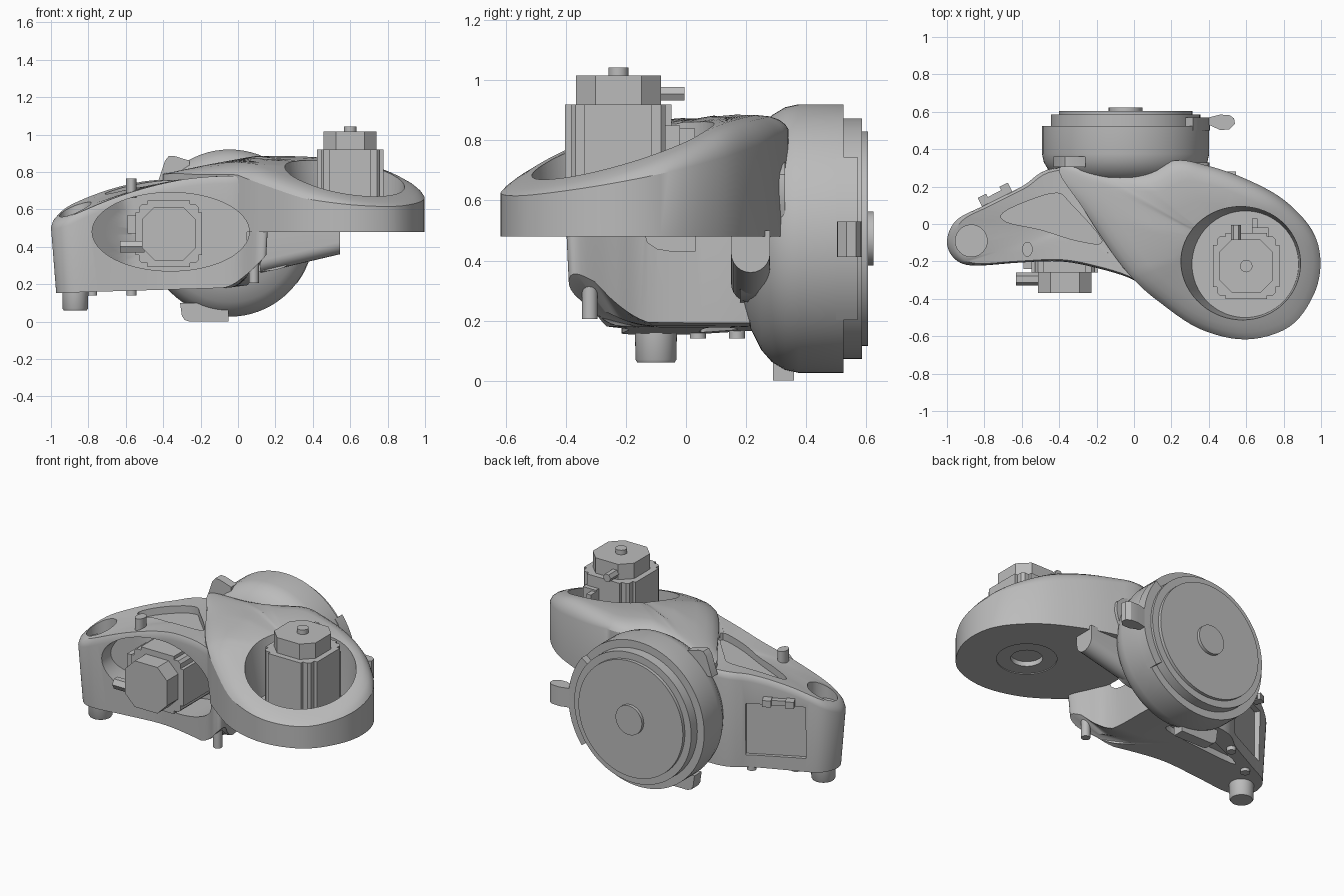
import bpy, bmesh, math
from mathutils import Vector

if "Cube" in bpy.data.objects:
    bpy.data.objects.remove(bpy.data.objects["Cube"], do_unlink=True)

GREY = (0.5, 0.5, 0.5, 1)
metal = bpy.data.materials.new("cast_grey")
metal.use_nodes = True
metal.diffuse_color = GREY
metal.node_tree.nodes["Principled BSDF"].inputs["Base Color"].default_value = GREY
parts = []


def loft(name, rings, part=True):
    """Skin equal-length rings and cap both ends."""
    bm = bmesh.new()
    rows = [[bm.verts.new(p) for p in ring] for ring in rings]
    n = len(rows[0])
    for a, b in zip(rows, rows[1:]):
        for i in range(n):
            j = (i + 1) % n
            bm.faces.new((a[i], a[j], b[j], b[i]))
    bm.faces.new(rows[0])
    bm.faces.new(rows[-1])
    bmesh.ops.recalc_face_normals(bm, faces=bm.faces)
    mesh = bpy.data.meshes.new(name)
    bm.to_mesh(mesh)
    bm.free()
    mesh.materials.append(metal)
    obj = bpy.data.objects.new(name, mesh)
    bpy.context.collection.objects.link(obj)
    if part:
        parts.append(obj)
    return obj


def place(u, v, t, axis):
    return {"x": (t, u, v), "y": (u, t, v), "z": (u, v, t)}[axis]


def prism(name, pts, t0, t1, axis="z", part=True):
    return loft(name, [[place(u, v, t, axis) for u, v in pts] for t in (t0, t1)], part)


def circle(cu, cv, ru, rv=None, n=48):
    rv = rv or ru
    return [(cu + ru * math.cos(math.tau * i / n), cv + rv * math.sin(math.tau * i / n)) for i in range(n)]


def rect(u0, u1, v0, v1):
    return [(u0, v0), (u1, v0), (u1, v1), (u0, v1)]


def revolve(name, cu, cv, profile, axis, n=72):
    return loft(name, [[place(u, v, t, axis) for u, v in circle(cu, cv, r, n=n)] for r, t in profile])


def smooth_loop(pts, steps=6):
    """Closed Catmull-Rom curve through the points."""
    out, n = [], len(pts)
    for i in range(n):
        a, b, c, d = (Vector(pts[(i + k) % n]) for k in (-1, 0, 1, 2))
        for s in range(steps):
            t = s / steps
            out.append(tuple(0.5 * (2 * b + (c - a) * t + (2 * a - 5 * b + 4 * c - d) * t ** 2
                                    + (3 * b - a - 3 * c + d) * t ** 3)))
    return out


def scaled(pts, centre, s):
    return [(centre[0] + (u - centre[0]) * s, centre[1] + (v - centre[1]) * s) for u, v in pts]


def clamp(v, low=0.0, high=1.0):
    return min(max(v, low), high)


def surface_ring(pts, height, offset=0.0):
    return [(x, y, height(x, y) + offset) for x, y in pts]


def cut(targets, cutter):
    for obj in targets:
        mod = obj.modifiers.new("cut", "BOOLEAN")
        mod.operation = "DIFFERENCE"
        mod.solver = "EXACT"
        mod.object = cutter
        bpy.context.view_layer.objects.active = obj
        bpy.ops.object.modifier_apply(modifier=mod.name)
    bpy.data.objects.remove(cutter, do_unlink=True)


# Heights of the shells
def bowl_edge(x, y):
    slope = 0.796 - 0.094 * x + 0.186 * y + 0.12 * max(0.35 - x, 0)
    return min(slope, 0.785 + 0.15 * max(y, 0) * clamp((x + 0.45) / 0.5))


def bowl_crown(x, y):
    z = 0.77 - 0.16 * (x - 0.585) + 0.29 * (y + 0.215)
    z = z if z < 0.83 else 0.83 + 0.065 * (1 - math.exp((0.83 - z) / 0.065))
    return z - 0.2 * max(0.1 - x, 0)


def arm_top(x, y):
    tilt = 0.25 * (y + 0.09) * clamp((-x - 0.3) / 0.6)
    return min(0.78 - 0.235 * x * x + tilt, bowl_edge(x, y) - 0.008)


def arm_bottom(x, y):
    rise = 0.19 * (max(x + 0.08, 0) / 0.25) ** 1.5
    return 0.155 + 0.03 * (x + 0.9) + rise * clamp((-y - 0.1) / 0.2, 0.15)


# Side arm, ending in a spur under the bowl
arm_outline = smooth_loop([
    (-1, -0.09), (-0.965, -0.18), (-0.87, -0.222), (-0.65, -0.21), (-0.4, -0.2), (-0.2, -0.235),
    (0, -0.3), (0.12, -0.4), (0.17, -0.38), (0.11, -0.24), (0.06, -0.1), (0.05, 0.2), (0, 0.28),
    (-0.42, 0.3), (-0.6, 0.2), (-0.8, 0.1), (-0.95, 0.02)])
c = (-0.3, 0)
arm = loft("side_arm", [surface_ring(scaled(arm_outline, c, s), arm_bottom) for s in (0.02, 0.4, 0.7, 0.96)]
           + [surface_ring(scaled(arm_outline, c, s), arm_top, o) for s, o in
              ((1, -0.04), (0.985, -0.015), (0.95, 0), (0.7, 0), (0.4, 0), (0.02, 0))])

# Bowl housing: side wall, then a rim blending into the sloping crown
bowl_outline = smooth_loop([
    (-0.4, 0.3), (-0.27, 0.08), (-0.12, -0.15), (0, -0.298), (0.13, -0.413), (0.35, -0.56), (0.6, -0.617),
    (0.83, -0.55), (0.96, -0.38), (0.997, -0.2), (0.95, -0.03), (0.8, 0.13), (0.6, 0.24), (0.4, 0.31),
    (0.22, 0.34), (0.05, 0.27), (-0.15, 0.27)])
c = (0.45, -0.1)
rings = [[(x, y, 0.48) for x, y in bowl_outline]]
for s, w in ((1, 0), (0.975, 0.35), (0.93, 0.65), (0.86, 0.88), (0.75, 1), (0.5, 1), (0.25, 1), (0.02, 1)):
    rings.append([(x, y, bowl_edge(x, y) * (1 - w) + bowl_crown(x, y) * w) for x, y in scaled(bowl_outline, c, s)])
bowl = loft("bowl_housing", rings)

# Oval motor opening, its left wall slanting back
oval = circle(-0.36, 0.48, 0.42, 0.21, 64)
cut([arm, bowl], loft("oval_cutter", [[(x, -0.8, z) for x, z in oval]]
    + [[(x, min(0.03, 0.86 * (x + 0.78) - 0.13), z) for x, z in scaled(oval, (-0.36, 0.48), s)]
       for s in (1, 0.85, 0.7, 0.5, 0.02)], False))

# Other openings
cut([bowl], loft("bowl_cutter", [[(x, y, z) for x, y in circle(u, -0.215, ru, rv, 64)] for u, ru, rv, z in
                                 ((0.595, 0.285, 0.285, 0.53), (0.575, 0.32, 0.308, 0.8), (0.56, 0.34, 0.31, 1))], False))
cut([bowl], prism("underside_ring_cutter", circle(0.6, -0.22, 0.17), 0.4, 0.485, "z", False))
cut([bowl], prism("underside_hole_cutter", circle(0.6, -0.22, 0.09), 0.4, 0.515, "z", False))
cut([arm], prism("arm_hole_cutter", circle(-0.87, -0.09, 0.085), 0.52, 1, "z", False))
slot = smooth_loop([(-0.7, 0.06), (-0.55, 0.13), (-0.41, 0.165), (-0.34, 0.11), (-0.17, -0.09),
                    (-0.3, -0.09), (-0.5, -0.03), (-0.68, 0.01)], 4)
cut([arm], loft("top_slot_cutter", [surface_ring(slot, arm_top, o) for o in (-0.045, 0.2)], False))
low_slot = smooth_loop([(-0.7, 0.05), (-0.55, 0.12), (-0.4, 0.17), (-0.2, 0.15), (-0.17, 0.08), (-0.45, 0.05)], 4)
cut([arm], loft("low_slot_cutter", [surface_ring(low_slot, arm_bottom, o) for o in (-0.1, 0.04)], False))
window = prism("window_cutter", rect(-0.17, 0.17, 0.24, 0.56), -0.035, 0.15, "y", False)
window.location = (-0.715, 0.146, 0)
window.rotation_euler.z = math.radians(27)
cut([arm], window)

# Clip above the rear window
for name, u0, u1, v0, v1, depth in (("clip_bar", -0.09, 0.09, 0.575, 0.605, 0.025),
                                    ("clip_lug", -0.09, -0.04, 0.57, 0.61, 0.045),
                                    ("clip_lug", 0.04, 0.09, 0.57, 0.61, 0.045)):
    clip = prism(name, rect(u0, u1, v0, v1), -0.04, depth, "y")
    clip.location = (-0.735, 0.14, 0)
    clip.rotation_euler.z = math.radians(27)

# Rear drum with domed front and stepped cover
revolve("rear_drum", -0.045, 0.473, [(0.02, 0.17), (0.2, 0.185), (0.3, 0.215), (0.37, 0.25), (0.41, 0.285),
                                     (0.437, 0.33), (0.447, 0.375), (0.447, 0.525)], "y")
revolve("drum_step", -0.045, 0.473, [(0.40, 0.5), (0.40, 0.585)], "y")
revolve("drum_cover", -0.045, 0.473, [(0.357, 0.55), (0.357, 0.605)], "y")
revolve("drum_boss", -0.045, 0.473, [(0.09, 0.58), (0.09, 0.624)], "y", 40)
arc = [math.radians(-37 + 74 * i / 16) for i in range(17)]
prism("drum_flange", [(-0.045 + 0.45 * math.cos(a), 0.473 + 0.45 * math.sin(a)) for a in arc]
      + [(-0.045 + 0.39 * math.cos(a), 0.473 + 0.39 * math.sin(a)) for a in reversed(arc)], 0.5, 0.57, "y")
prism("drum_latch", [(0.28, 0.515), (0.39, 0.515), (0.4, 0.53), (0.46, 0.503), (0.51, 0.505), (0.54, 0.535),
                     (0.535, 0.565), (0.51, 0.582), (0.46, 0.585), (0.4, 0.57), (0.28, 0.57)], 0.412, 0.53)
prism("drum_foot", [(-0.31, 0.1), (-0.3, 0.03), (-0.285, 0.008), (-0.26, 0), (-0.05, 0), (-0.05, 0.1)],
      0.29, 0.36, "y")
prism("drum_top_lug", [(-0.43, 0.74), (-0.39, 0.86), (-0.37, 0.885), (-0.34, 0.885), (-0.26, 0.86), (-0.26, 0.74)],
      0.305, 0.36, "y")

# Neck between bowl and drum, with side strut
prism("drum_neck", smooth_loop([(-0.2, 0.3), (0.15, 0.27), (0.3, 0.33), (0.36, 0.48), (0.36, 0.72), (-0.2, 0.72)], 5),
      0.18, 0.33, "y")


def strut_ring(x, z):
    r = 0.065
    return [(x, 0.215 - r, 0.5)] + [(x, 0.215 + r * math.cos(a), z + r + r * math.sin(a)) for a in
                                    [math.pi * (1 + i / 12) for i in range(13)]] + [(x, 0.215 + r, 0.5)]


loft("side_strut", [strut_ring(0.12, 0.26), strut_ring(0.545, 0.36)])


# Motors: corner-stepped body, chamfered cap
def four_corners(cu, cv, quarter):
    out = []
    for turn in range(4):
        for u, v in quarter:
            for _ in range(turn):
                u, v = -v, u
            out.append((cu + u, cv + v))
    return out


def motor(name, cu, cv, h, t, axis):
    body = [(h, 0.065 - h), (h, h - 0.065), (h - 0.02, h - 0.065), (h - 0.02, h - 0.035),
            (h - 0.035, h - 0.02), (h - 0.065, h - 0.02), (h - 0.065, h)]
    prism(name + "_body", four_corners(cu, cv, body), t[0], t[1], axis)
    k = h * 0.8
    prism(name + "_cap", four_corners(cu, cv, [(k, 0.065 - k), (k, k - 0.065)]), t[1], t[2], axis)


motor("top_motor", 0.6, -0.225, 0.177, (0.52, 0.92, 1.015), "z")
revolve("top_motor_shaft", 0.6, -0.225, [(0.033, 1), (0.033, 1.043)], "z", 32)
prism("top_motor_plug", circle(0.545, 0.955, 0.026, n=6), -0.11, -0.005, "y")
prism("top_motor_socket", rect(0.63, 0.72, -0.07, -0.02), 0.52, 0.85)
prism("top_motor_socket_lip", rect(0.63, 0.66, -0.03, 0.03), 0.76, 0.84)
motor("front_motor", -0.37, 0.47, 0.178, (0.04, -0.26, -0.37), "y")
prism("front_motor_plug", circle(-0.295, 0.4, 0.035, n=6), -0.63, -0.5, "x")
prism("front_motor_socket", rect(-0.59, -0.53, 0.47, 0.57), -0.24, -0.06, "y")

# Feet and pegs
revolve("main_foot", -0.87, -0.1, [(0.062, 0.06), (0.068, 0.07), (0.07, 0.17)], "z", 40)
for x, y, r, z0, z1 in ((-0.57, 0.17, 0.027, 0.14, 0.2), (-0.78, 0.04, 0.027, 0.14, 0.2),
                        (0.085, -0.32, 0.026, 0.205, 0.36)):
    revolve("small_peg", x, y, [(r, z0), (r, z1)], "z", 24)
prism("top_peg", circle(-0.57, -0.135, 0.028, 0.04, 24), 0.66, 0.765)

# Smooth curved walls, keep crisp edges
bpy.ops.object.select_all(action="DESELECT")
for obj in parts:
    obj.select_set(True)
bpy.context.view_layer.objects.active = arm
bpy.ops.object.shade_smooth_by_angle(angle=math.radians(30))
